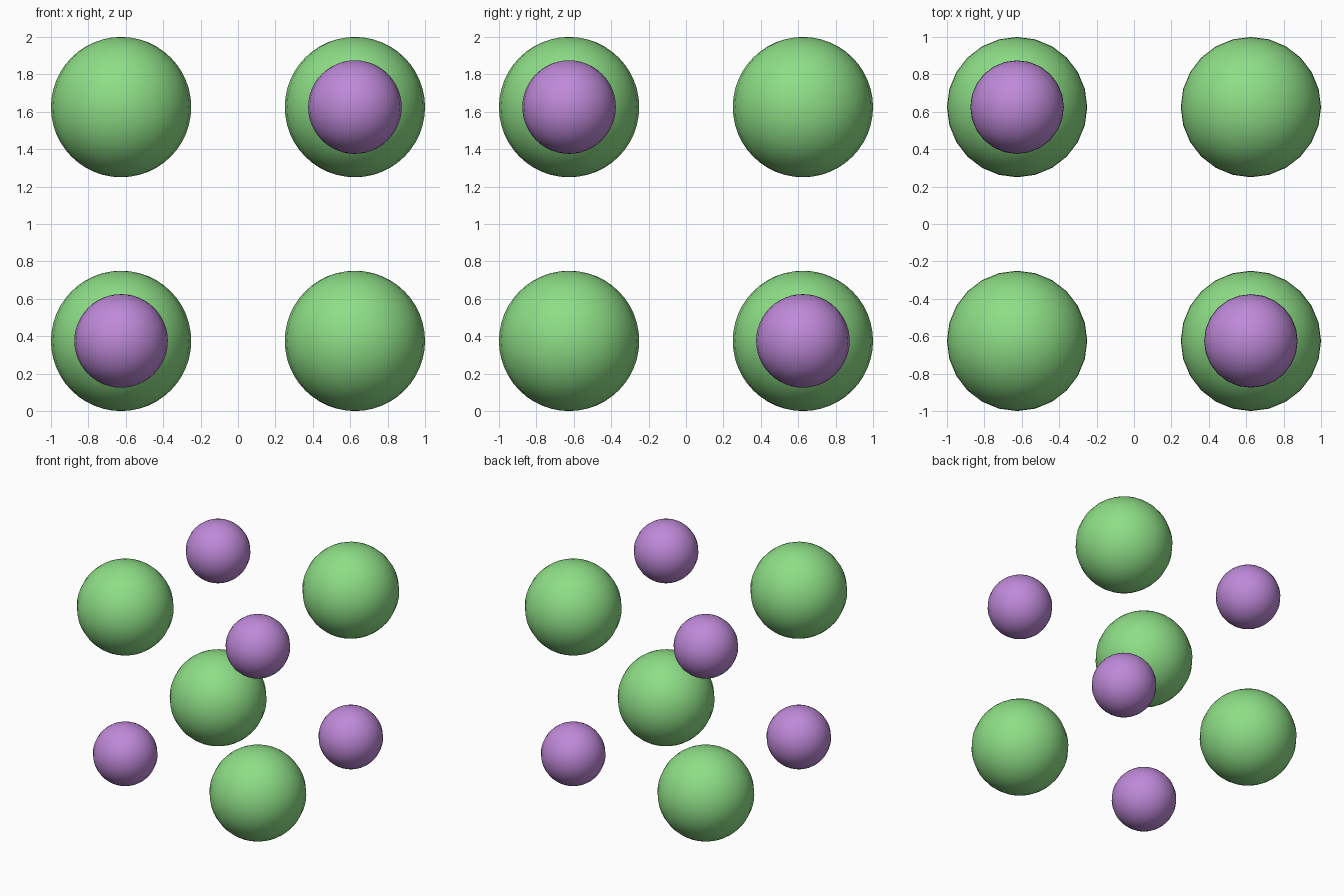
import bpy
from itertools import product

if "Cube" in bpy.data.objects:
    bpy.data.objects.remove(bpy.data.objects["Cube"])


def make_material(name, colour):
    mat = bpy.data.materials.new(name)
    mat.use_nodes = True
    mat.diffuse_color = colour
    mat.node_tree.nodes["Principled BSDF"].inputs["Base Color"].default_value = colour
    return mat


green = make_material("light green", (0.27, 0.73, 0.24, 1))
purple = make_material("soft purple", (0.52, 0.25, 0.69, 1))


def ball(name, radius, location, mat):
    bpy.ops.mesh.primitive_uv_sphere_add(
        segments=24, ring_count=24, radius=radius, location=location)
    obj = bpy.context.object
    obj.name = name
    obj.data.materials.append(mat)
    bpy.ops.object.shade_smooth()


# Balls on the corners of a cube, large and small alternating
OFFSET = 0.625
for sx, sy, sz in product((-1, 1), repeat=3):
    corner = "_".join(("left" if sx > 0 else "right",
                       "back" if sy > 0 else "front",
                       "top" if sz > 0 else "bottom"))
    centre = (sx * OFFSET, sy * OFFSET, 1 + sz * OFFSET)
    if sx * sy * sz > 0:
        ball("large_ball_" + corner, 0.375, centre, green)
    else:
        ball("small_ball_" + corner, 0.25, centre, purple)
